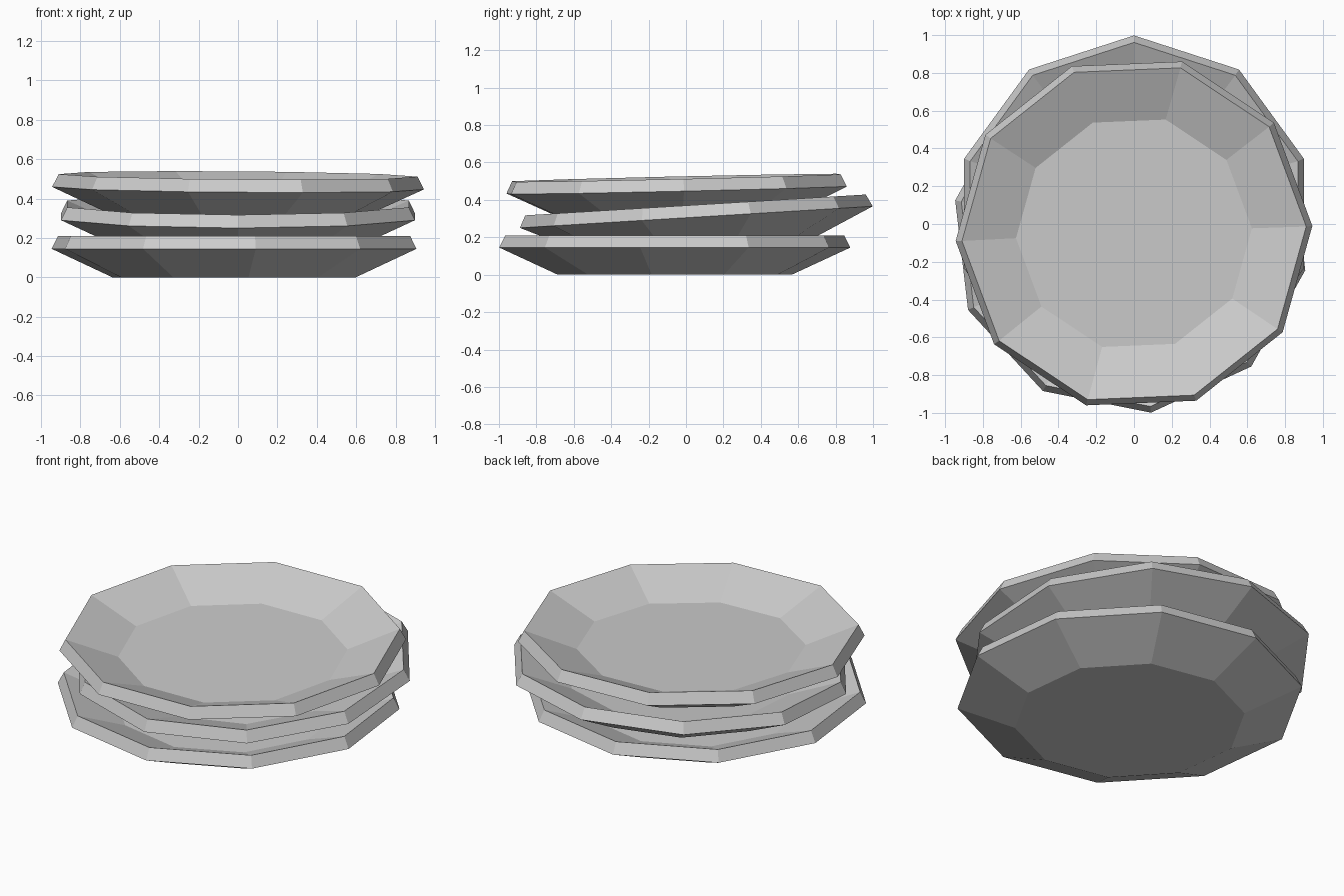
import bpy
import bmesh
from math import cos, sin, radians

cube = bpy.data.objects.get("Cube")
if cube:
    bpy.data.objects.remove(cube, do_unlink=True)

SIDES = 10
# Profile of a plate as (radius, height from the widest edge):
# underside, widest edge, top lip, inner floor
PROFILE = [(0.63, -0.145), (0.945, 0.0), (0.912, 0.065), (0.625, -0.05)]

grey = bpy.data.materials.new("plate_grey")
grey.use_nodes = True
colour = (0.6, 0.6, 0.6, 1.0)
grey.diffuse_color = colour
grey.node_tree.nodes["Principled BSDF"].inputs["Base Color"].default_value = colour


def make_plate(name, centre, turn, tilt_x=0.0, tilt_y=0.0):
    """Closed, flat-faced dish made by joining rings of the profile."""
    bm = bmesh.new()
    rings = []
    for radius, height in PROFILE:
        angles = [radians(turn + 360 * i / SIDES) for i in range(SIDES)]
        rings.append([bm.verts.new((radius * cos(a), radius * sin(a), height))
                      for a in angles])
    for low, high in zip(rings, rings[1:]):
        for i in range(SIDES):
            j = (i + 1) % SIDES
            bm.faces.new((low[i], low[j], high[j], high[i]))
    bm.faces.new(list(reversed(rings[0])))  # underside
    bm.faces.new(rings[-1])                 # inner floor
    bmesh.ops.recalc_face_normals(bm, faces=bm.faces[:])
    mesh = bpy.data.meshes.new(name)
    bm.to_mesh(mesh)
    bm.free()
    mesh.materials.append(grey)
    plate = bpy.data.objects.new(name, mesh)
    plate.location = centre
    plate.rotation_euler = (radians(tilt_x), radians(tilt_y), 0)
    bpy.context.collection.objects.link(plate)


# Untidy stack of three plates
make_plate("bottom_plate", (-0.02, -0.06, 0.145), -83.3)
make_plate("middle_plate", (0.0, 0.055, 0.308), 90, tilt_x=3.5)
make_plate("top_plate", (0.0, -0.05, 0.453), 2.4, tilt_x=1.3, tilt_y=0.45)
